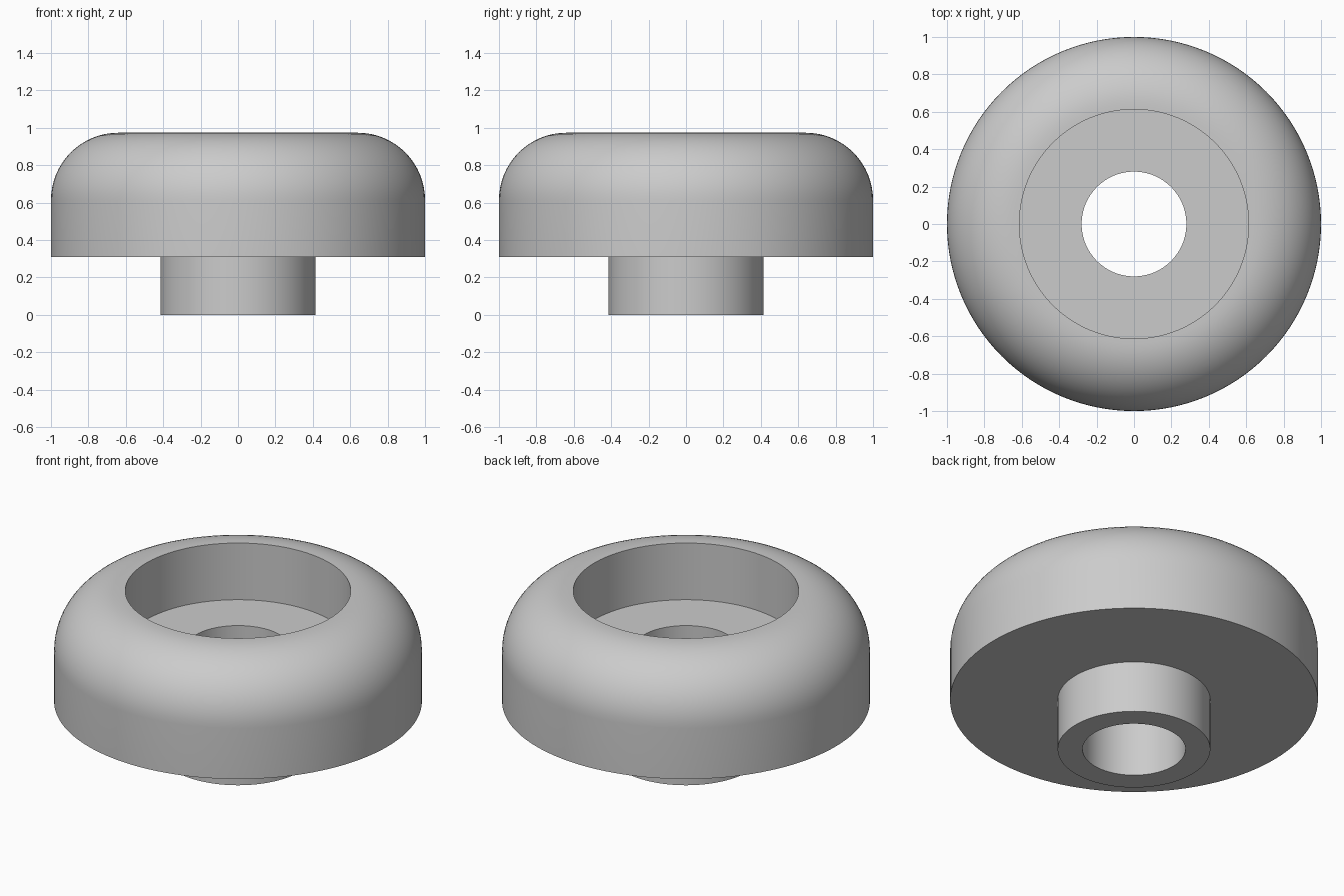
import bpy, bmesh, math

if "Cube" in bpy.data.objects:
    bpy.data.objects.remove(bpy.data.objects["Cube"])

SEGMENTS = 128

# One plain grey finish
grey = bpy.data.materials.new("plain_grey")
grey.diffuse_color = (0.6, 0.6, 0.6, 1.0)
grey.use_nodes = True
grey.node_tree.nodes["Principled BSDF"].inputs["Base Color"].default_value = grey.diffuse_color


def lathe(name, profile):
    """Revolve a closed (radius, height) profile around z."""
    bm = bmesh.new()
    rings = []
    for i in range(SEGMENTS):
        a = 2 * math.pi * i / SEGMENTS
        rings.append([bm.verts.new((r * math.cos(a), r * math.sin(a), z)) for r, z in profile])
    n = len(profile)
    for i in range(SEGMENTS):
        here, there = rings[i], rings[(i + 1) % SEGMENTS]
        for j in range(n):
            k = (j + 1) % n
            bm.faces.new((here[j], there[j], there[k], here[k]))
    bmesh.ops.recalc_face_normals(bm, faces=bm.faces)
    mesh = bpy.data.meshes.new(name)
    bm.to_mesh(mesh)
    bm.free()
    mesh.materials.append(grey)
    obj = bpy.data.objects.new(name, mesh)
    bpy.context.collection.objects.link(obj)
    bpy.context.view_layer.objects.active = obj
    obj.select_set(True)
    bpy.ops.object.shade_smooth_by_angle(angle=math.radians(30))
    return obj


# Key dimensions
top, cap_base, floor = 0.974, 0.31, 0.634
hole, stem, recess, fillet = 0.28, 0.415, 0.613, 0.36

# Rounded shoulder of the cap, from the side wall to the top rim
shoulder = [(1 - fillet + fillet * math.cos(t), top - fillet + fillet * math.sin(t))
            for t in (math.pi / 2 * i / 16 for i in range(17))]

# Bumper: stem, domed cap, recessed seat and through hole in one turned body
lathe("bumper_body",
      [(hole, 0), (stem, 0), (stem, cap_base), (1, cap_base)]
      + shoulder
      + [(recess, top), (recess, floor), (hole, floor)])
